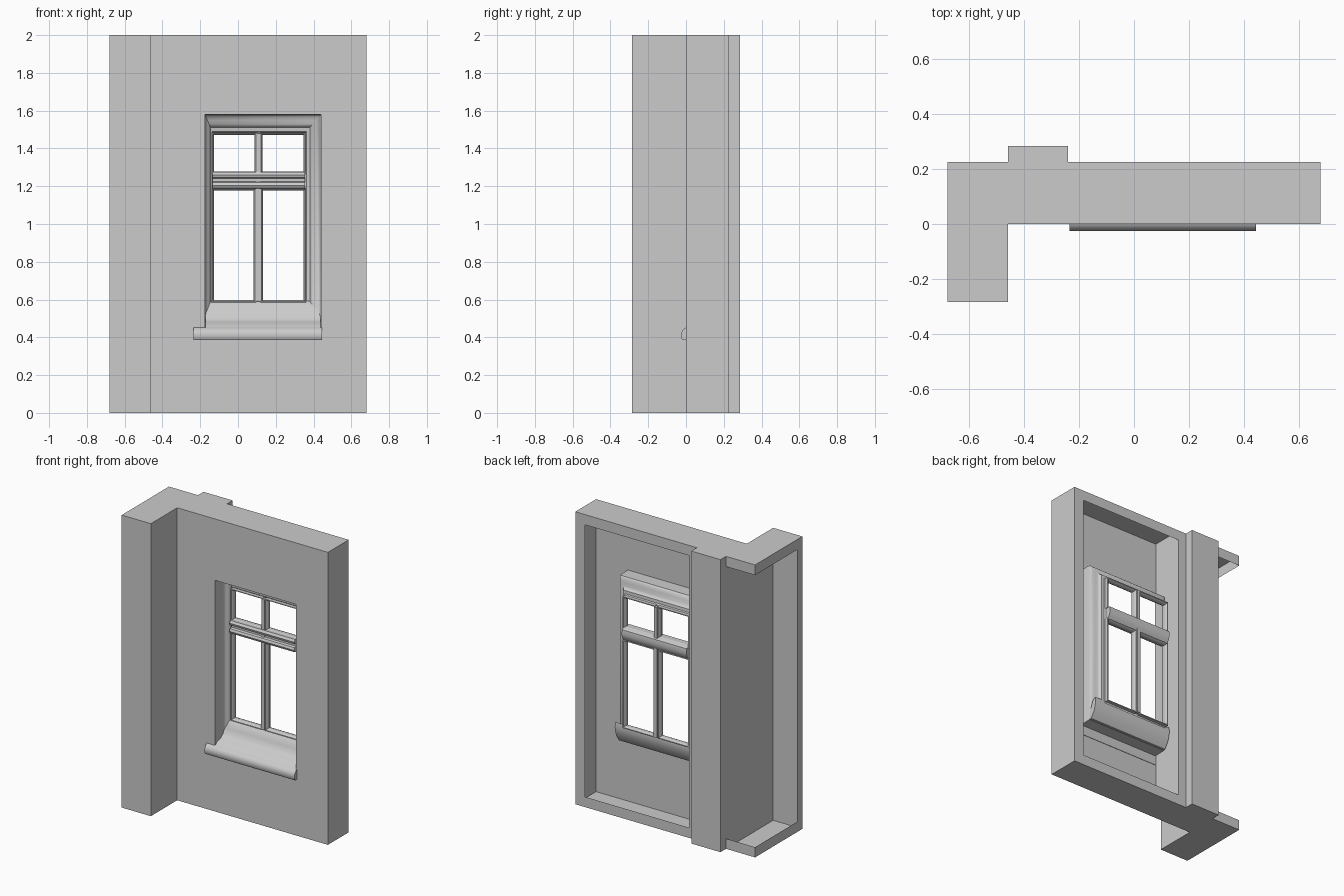
import bpy, bmesh

if "Cube" in bpy.data.objects:
    bpy.data.objects.remove(bpy.data.objects["Cube"])

H = 2.0


def finish(name, bm, smooth=None):
    me = bpy.data.meshes.new(name)
    bmesh.ops.remove_doubles(bm, verts=bm.verts, dist=1e-5)
    bmesh.ops.recalc_face_normals(bm, faces=bm.faces)
    bm.to_mesh(me)
    bm.free()
    ob = bpy.data.objects.new(name, me)
    bpy.context.collection.objects.link(ob)
    if smooth:
        bpy.ops.object.select_all(action='DESELECT')
        bpy.context.view_layer.objects.active = ob
        ob.select_set(True)
        bpy.ops.object.shade_smooth_by_angle(angle=smooth)
    return ob


def strip(bm, path, z0, z1):
    """Upright sheet along a plan path."""
    for a, b in zip(path, path[1:]):
        bm.faces.new([bm.verts.new(p) for p in
                      ((*a, z0), (*b, z0), (*b, z1), (*a, z1))])


def rings(name, rects, smooth=None, close=False):
    """Skin a row of upright rectangles (x0, x1, z0, z1, y)."""
    bm = bmesh.new()
    loops = [[bm.verts.new(p) for p in ((a, y, c), (b, y, c), (b, y, d), (a, y, d))]
             for a, b, c, d, y in rects]
    if close:
        loops.append(loops[0])
    for p, q in zip(loops, loops[1:]):
        for i in range(4):
            j = (i + 1) % 4
            bm.faces.new((p[i], p[j], q[j], q[i]))
    return finish(name, bm, smooth)


def extrude_x(name, profile, x0, x1, smooth=None):
    """Solid bar from a (y, z) profile."""
    bm = bmesh.new()
    f = bm.faces.new([bm.verts.new((x0, y, z)) for y, z in profile])
    r = bmesh.ops.extrude_face_region(bm, geom=[f])
    for v in r['geom']:
        if isinstance(v, bmesh.types.BMVert):
            v.co.x = x1
    bm.faces.new([bm.verts.new((x0, y, z)) for y, z in profile]) if not f.is_valid else None
    return finish(name, bm, smooth)


# Hollow wall shell: returns, pilaster and side panel
bm = bmesh.new()
strip(bm, [(-.68, -.23), (-.68, -.285), (-.46, -.285), (-.46, .285),
           (-.24, .285), (-.24, .225), (-.18, .225), (-.18, 0)], 0, H)
strip(bm, [(.68, 0), (.68, .225), (.605, .225)], 0, H)
# Back lips along top and bottom
for z0, z1 in ((0, .07), (H - .07, H)):
    strip(bm, [(-.18, .225), (.68, .225)], z0, z1)
    strip(bm, [(-.46, .225), (-.68, .225), (-.68, -.285)], z0, z1)
# Floor and top caps
plan = [(-.68, -.285), (-.46, -.285), (-.46, 0), (.68, 0), (.68, .225),
        (-.24, .225), (-.24, .285), (-.46, .285), (-.46, .225), (-.68, .225)]
for z in (0, H):
    bm.faces.new([bm.verts.new((x, y, z)) for x, y in plan])
finish("wall_shell", bm)

# Front wall sheet with the window opening
outer = (-.175, .44, .45, 1.58)
inner = (-.13, .35, .595, 1.475)
rings("front_wall", [(-.46, .68, 0, H, 0), (*outer, 0)])

# Moulded reveal: straight sides, then a cove in to the window frame
reveal = [(0, 0), (.02, .085), (.12, .098), (.3, .105), (.48, .112), (.6, .122),
          (.66, .135), (.85, .138), (.9, .145), (1, .15)]
rings("window_reveal", [(*[o + (i - o) * t for o, i in zip(outer, inner)], y)
                        for t, y in reveal], smooth=.6)

# Sashes: four stepped frames
sashes = {"lower_left": (-.14, .094, .585, 1.19), "lower_right": (.12, .36, .585, 1.19),
          "upper_left": (-.14, .1, 1.265, 1.485), "upper_right": (.118, .36, 1.265, 1.485)}
for key, (a, b, c, d) in sashes.items():
    steps = [(0, .12), (.005, .12), (.013, .135), (.013, .155), (.006, .17), (0, .17)]
    rings(key + "_sash", [(a + s, b - s, c + s, d - s, y) for s, y in steps], close=True)

# Mullion
extrude_x("mullion", [(.115, .59), (.175, .59), (.175, 1.48), (.115, 1.48)], .096, .119)

# Transom with rounded weather mouldings
extrude_x("transom", [(.125, 1.185), (.105, 1.19), (.098, 1.205), (.105, 1.22),
                      (.12, 1.225), (.12, 1.24), (.105, 1.245), (.1, 1.26),
                      (.11, 1.275), (.165, 1.275), (.185, 1.265), (.19, 1.235),
                      (.18, 1.205), (.165, 1.185)], -.135, .355, smooth=.7)

# Projecting sill
extrude_x("window_sill", [(.003, .385), (-.018, .385), (-.025, .395), (-.026, .42),
                          (-.02, .435), (-.006, .45), (.003, .452)], -.235, .445, smooth=.7)

# Sloping sill apron rising to the window
extrude_x("sill_slope", [(0, .45), (.02, .47), (.06, .482), (.085, .5),
                         (.1, .535), (.115, .575), (.14, .595), (.145, .56),
                         (.13, .5), (.1, .455)], -.172, .438, smooth=.7)
